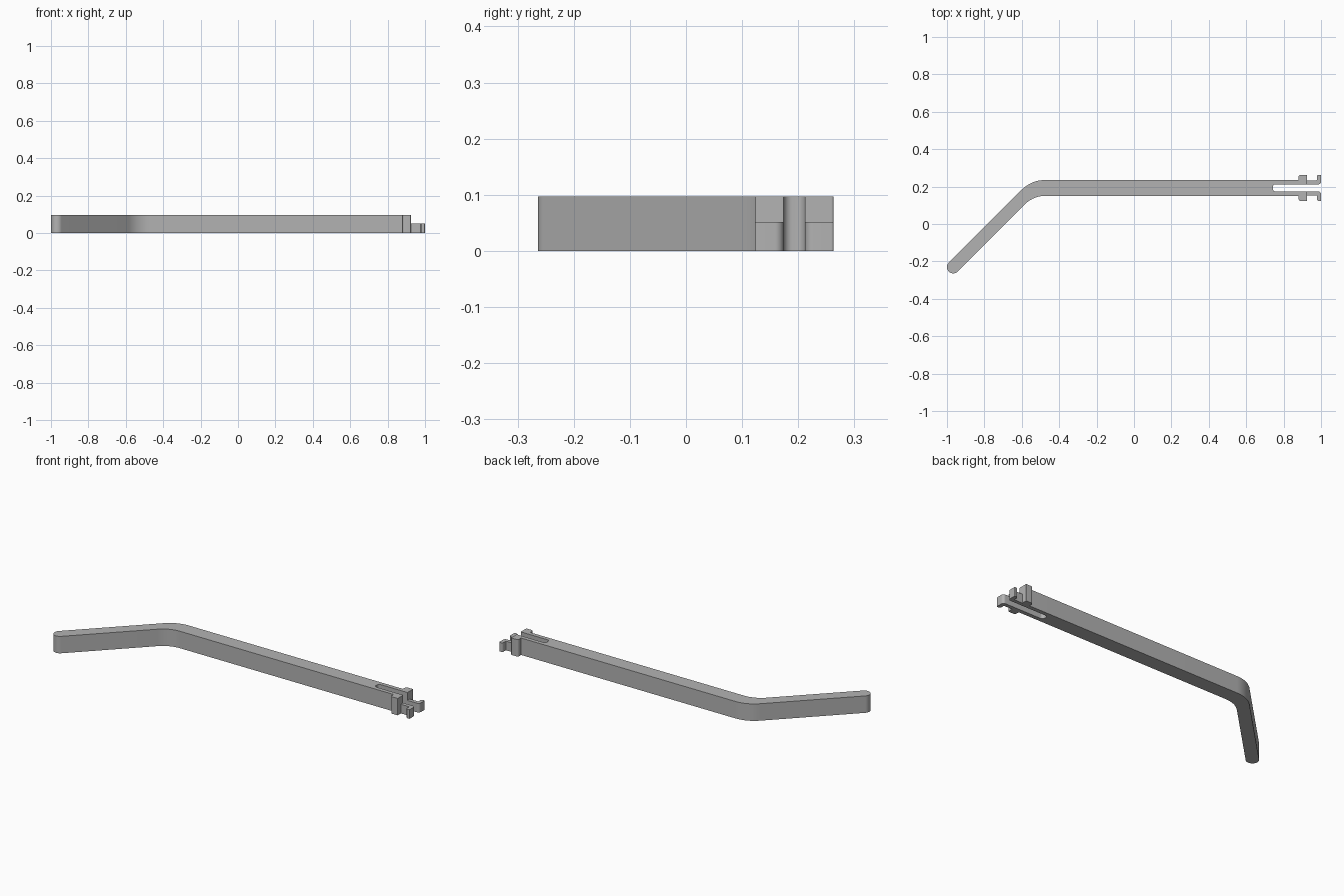
import bpy, bmesh, math
from mathutils import Vector

cube = bpy.data.objects.get("Cube")
if cube:
    bpy.data.objects.remove(cube, do_unlink=True)

grey = bpy.data.materials.new("plain grey")
grey.use_nodes = True
colour = (0.45, 0.45, 0.45, 1)
grey.diffuse_color = colour
grey.node_tree.nodes["Principled BSDF"].inputs["Base Color"].default_value = colour

HEIGHT, LOW = 0.097, 0.052      # bar height, prong height
MID = 0.193                     # y of the bar's centre line
HALF, SLOT, FLANGE = 0.042, 0.019, 0.07
STEP = 0.925                    # where the full-height bar stops


def rounded(corners):
    """Outline from (x, y, radius) corners, each rounded by an arc."""
    out = []
    for i, (x, y, r) in enumerate(corners):
        p = Vector((x, y))
        if r == 0:
            out.append(p)
            continue
        a = (Vector(corners[i - 1][:2]) - p).normalized()
        b = (Vector(corners[(i + 1) % len(corners)][:2]) - p).normalized()
        half = a.angle(b) / 2
        centre = p + (a + b).normalized() * r / math.sin(half)
        start = p + a * r / math.tan(half) - centre
        end = p + b * r / math.tan(half) - centre
        sweep = math.pi - 2 * half
        for k in range(13):
            t = k / 12
            out.append(centre + (start * math.sin((1 - t) * sweep)
                                 + end * math.sin(t * sweep)) / math.sin(sweep))
    return out


def extrude(name, corners, height):
    bm = bmesh.new()
    face = bm.faces.new([bm.verts.new((p.x, p.y, 0)) for p in rounded(corners)])
    top = bmesh.ops.extrude_face_region(bm, geom=[face])["geom"]
    bmesh.ops.translate(bm, vec=(0, 0, height),
                        verts=[v for v in top if isinstance(v, bmesh.types.BMVert)])
    bmesh.ops.remove_doubles(bm, verts=bm.verts, dist=0.00005)
    bmesh.ops.recalc_face_normals(bm, faces=bm.faces)
    mesh = bpy.data.meshes.new(name)
    bm.to_mesh(mesh)
    bm.free()
    mesh.materials.append(grey)
    obj = bpy.data.objects.new(name, mesh)
    bpy.context.collection.objects.link(obj)
    bpy.ops.object.select_all(action="DESELECT")
    obj.select_set(True)
    bpy.context.view_layer.objects.active = obj
    bpy.ops.object.shade_smooth_by_angle(angle=math.radians(30))
    return obj


# Bent bar with flanges and a slot; the arm runs along y = x + c
R = 0.0335                      # arm half width
tip = Vector((-1 + R, -0.264 + R))
along, side = Vector((1, 1)).normalized(), Vector((-1, 1)).normalized()
far_up = tip + (side - along) * R
far_low = tip - (side + along) * R
c_up, c_low = far_up.y - far_up.x, far_low.y - far_low.x
top_y, low_y = MID + HALF, MID - HALF

# One side of the fork, as offsets from the centre line
fork = [(0.88, HALF, 0), (0.88, FLANGE, 0.012), (STEP, FLANGE, 0.004),
        (STEP, SLOT, 0), (0.742, SLOT, 0.015)]
bar = [(far_low.x, far_low.y, R * 0.99), (low_y - c_low, low_y, 0.157)]
bar += [(x, MID - d, r) for x, d, r in fork]
bar += [(x, MID + d, r) for x, d, r in reversed(fork)]
bar += [(top_y - c_up, top_y, 0.174), (far_up.x, far_up.y, R * 0.99)]
extrude("bent_bar", bar, HEIGHT)

# Low hooked prongs at the fork's end
hook = [(STEP, SLOT, 0), (1, SLOT, 0.015), (1, FLANGE, 0.004),
        (0.978, FLANGE, 0.01), (0.978, 0.04, 0.004), (STEP, 0.04, 0)]
for name, sign in (("front_prong", -1), ("back_prong", 1)):
    extrude(name, [(x, MID + sign * d, r) for x, d, r in hook], LOW)
